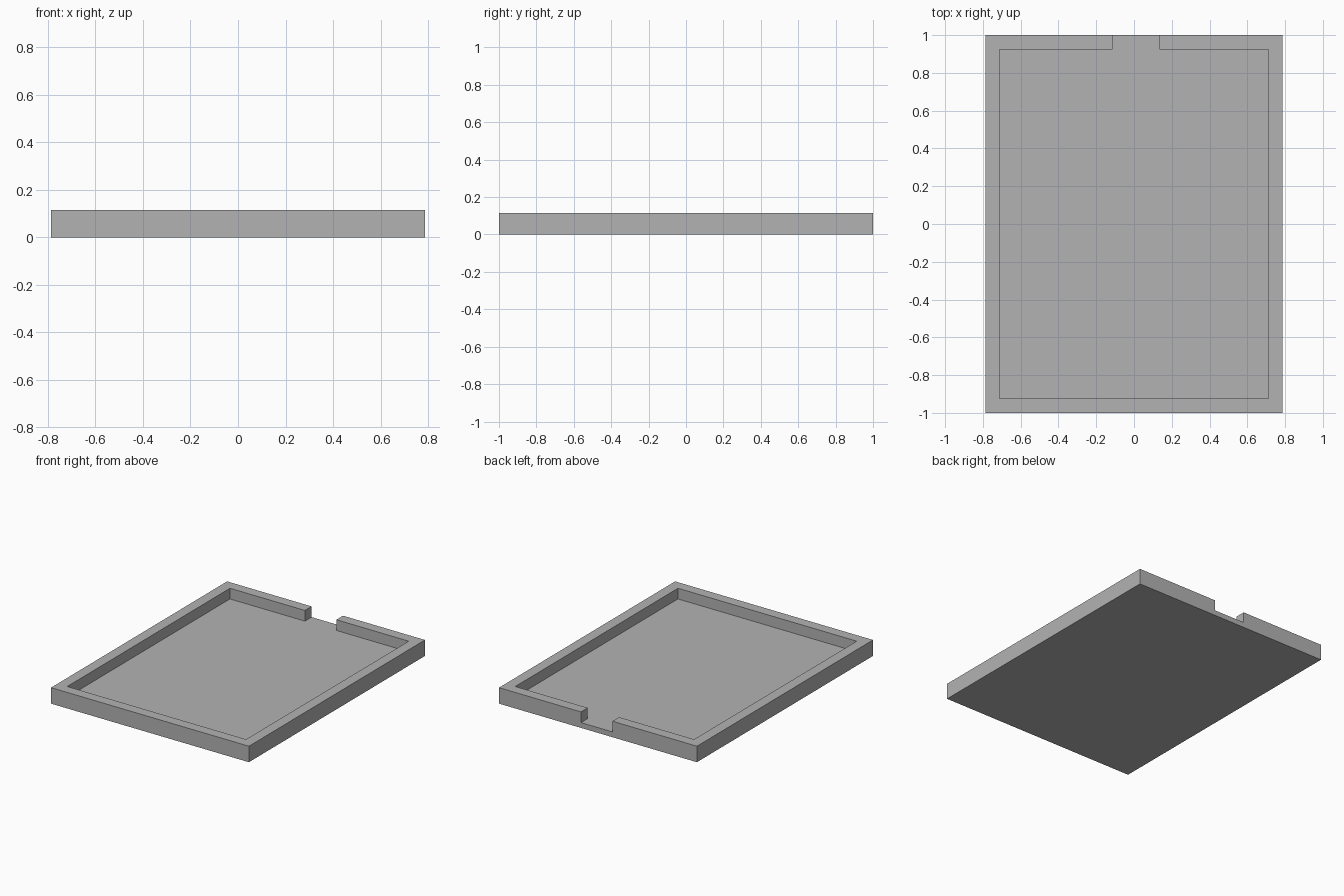
import bpy
import bmesh

cube = bpy.data.objects.get("Cube")
if cube:
    bpy.data.objects.remove(cube, do_unlink=True)

# Main dimensions
HALF_X, HALF_Y, HEIGHT = 0.787, 1.0, 0.115
WALL, FLOOR = 0.076, 0.038
NOTCH_LEFT, NOTCH_RIGHT = 0.135, -0.115

grey = bpy.data.materials.new("plain grey")
grey.use_nodes = True
colour = (0.45, 0.45, 0.45, 1)
grey.diffuse_color = colour
grey.node_tree.nodes["Principled BSDF"].inputs["Base Color"].default_value = colour


def prism(name, outline, bottom, top):
    """Extrude a flat outline upward into a solid."""
    bm = bmesh.new()
    base = bm.faces.new([bm.verts.new((x, y, bottom)) for x, y in outline])
    side = bmesh.ops.extrude_face_region(bm, geom=[base], use_keep_orig=True)
    for v in side["geom"]:
        if isinstance(v, bmesh.types.BMVert):
            v.co.z = top
    bmesh.ops.recalc_face_normals(bm, faces=bm.faces)
    mesh = bpy.data.meshes.new(name)
    bm.to_mesh(mesh)
    bm.free()
    mesh.materials.append(grey)
    obj = bpy.data.objects.new(name, mesh)
    bpy.context.collection.objects.link(obj)
    return obj


# Solid tray block
tray = prism("tray", [(-HALF_X, -HALF_Y), (HALF_X, -HALF_Y),
                      (HALF_X, HALF_Y), (-HALF_X, HALF_Y)], 0, HEIGHT)

# Recess and rear notch in one cutter, so the floor runs through the opening
ix, iy, past = HALF_X - WALL, HALF_Y - WALL, HALF_Y + WALL
recess = prism("recess_cutter", [(-ix, -iy), (ix, -iy), (ix, iy),
                                 (NOTCH_LEFT, iy), (NOTCH_LEFT, past),
                                 (NOTCH_RIGHT, past), (NOTCH_RIGHT, iy),
                                 (-ix, iy)], FLOOR, HEIGHT + WALL)
recess.hide_render = True

cut = tray.modifiers.new("recess", 'BOOLEAN')
cut.operation = 'DIFFERENCE'
cut.solver = 'EXACT'
cut.object = recess

# Bake the cut and drop the cutter
bpy.context.view_layer.objects.active = tray
bpy.ops.object.modifier_apply(modifier=cut.name)
bpy.data.objects.remove(recess, do_unlink=True)
